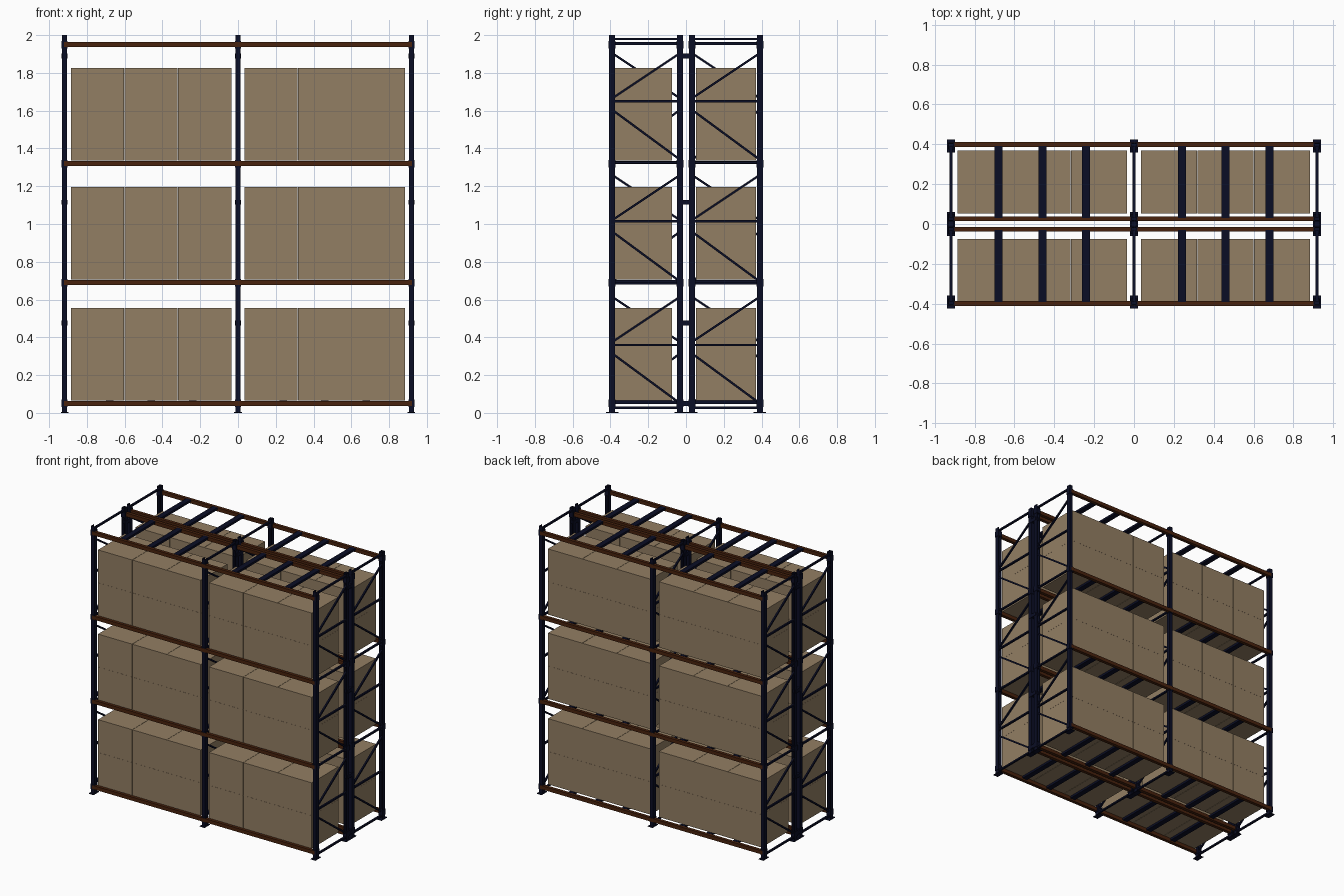
import bpy, bmesh, math
from mathutils import Matrix, Vector

if "Cube" in bpy.data.objects:
    bpy.data.objects.remove(bpy.data.objects["Cube"])


def material(name, rgb):
    m = bpy.data.materials.new(name)
    m.diffuse_color = (*rgb, 1)
    m.use_nodes = True
    m.node_tree.nodes["Principled BSDF"].inputs["Base Color"].default_value = m.diffuse_color
    return m


NAVY = material("dark navy steel", (0.003, 0.004, 0.018))
BROWN = material("rust brown steel", (0.065, 0.016, 0.004))
CARD = material("cardboard", (0.29, 0.21, 0.125))


def box(bm, x, y, z):
    """Axis-aligned box from three (min, max) ranges."""
    c = [(a + b) / 2 for a, b in (x, y, z)]
    s = [abs(b - a) for a, b in (x, y, z)]
    bmesh.ops.create_cube(bm, size=1, matrix=Matrix.Translation(c) @ Matrix.Diagonal((*s, 1)))


def around(c, h):
    return (c - h, c + h)


def bar(bm, x, y0, z0, y1, z1, wx, wz):
    """Brace in a plane of constant x."""
    a, b = Vector((x, y0, z0)), Vector((x, y1, z1))
    d = b - a
    rot = Matrix.Rotation(math.atan2(d.z, d.y), 4, 'X')
    bmesh.ops.create_cube(bm, size=1, matrix=Matrix.Translation((a + b) / 2) @ rot
                          @ Matrix.Diagonal((wx, d.length, wz, 1)))


def finish(bm, name, mat):
    me = bpy.data.meshes.new(name)
    bm.to_mesh(me)
    bm.free()
    me.materials.append(mat)
    ob = bpy.data.objects.new(name, me)
    bpy.context.collection.objects.link(ob)


FRAMES = (-0.918, 0, 0.918)
LEVELS = (0.05, 0.69, 1.32, 1.95)
ROWS = {"front": (-0.391, -0.031), "back": (0.031, 0.391)}
RUNGS = (0.027, 0.36, 0.685, 1.015, 1.325, 1.65, 1.98)

for row, (ya, yb) in ROWS.items():
    posts, plates, braces = bmesh.new(), bmesh.new(), bmesh.new()
    beams, clips, decks, cartons = bmesh.new(), bmesh.new(), bmesh.new(), bmesh.new()
    for x in FRAMES:
        for y, s in ((ya, 1), (yb, -1)):
            # channel post, open towards the inside of the frame
            box(posts, around(x, 0.0135), (y - s * 0.0155, y - s * 0.0115), (0, 2))
            for k in (-1, 1):
                box(posts, (x + k * 0.0135, x + k * 0.0095), (y - s * 0.0115, y + s * 0.0155), (0, 2))
            # foot plate
            box(plates, around(x, 0.02), around(y, 0.033 if abs(y) > 0.1 else 0.03), (0, 0.004))
            # beam end connectors
            for z in LEVELS:
                box(clips, around(x, 0.0165), around(y, 0.018), around(z, 0.02))
        # rungs and diagonals, mirrored on the left and centre frames
        p, q = (ya, yb) if x > 0.1 else (yb, ya)
        for z in RUNGS:
            bar(braces, x, ya, z, yb, z, 0.014, 0.012)
        for base in (0.05, 0.695, 1.34):
            bar(braces, x, p, base + 0.265, q, base, 0.012, 0.012)
            bar(braces, x, p, base + 0.325, q, base + 0.565, 0.012, 0.012)
    for z in LEVELS:
        # long beams
        for y, s in ((ya, -1), (yb, 1)):
            o = 0.008 if abs(y) > 0.1 else 0.005
            box(beams, (-0.92, 0.92), around(y + s * o, 0.012), around(z, 0.0135))
        # deck support bars
        for x in (-0.68, -0.46, -0.24, 0.24, 0.46, 0.68):
            box(decks, around(x, 0.02), (ya, yb), (z - 0.002, z + 0.0145))
    # cartons: three side by side, two high, per bay
    y0, y1 = (-0.391, -0.075) if row == "front" else (0.053, 0.37)
    for z in LEVELS[:3]:
        for start in (-0.885, 0.034):
            for i in range(3):
                for j in range(2):
                    xa, za = start + i * 0.284, z + 0.015 + j * 0.246
                    box(cartons, (xa, xa + 0.282), (y0, y1), (za, za + 0.2455))
    finish(posts, row + "_posts", NAVY)
    finish(plates, row + "_foot_plates", NAVY)
    finish(braces, row + "_braces", NAVY)
    finish(clips, row + "_beam_connectors", NAVY)
    finish(decks, row + "_deck_bars", NAVY)
    finish(beams, row + "_beams", BROWN)
    finish(cartons, row + "_cartons", CARD)

# spacers tying the two rows together
spacers = bmesh.new()
for x in FRAMES:
    for z in (0.05, 0.475, 1.115, 1.89):
        box(spacers, around(x, 0.016), (-0.035, 0.035), around(z, 0.013))
finish(spacers, "row_spacers", NAVY)
